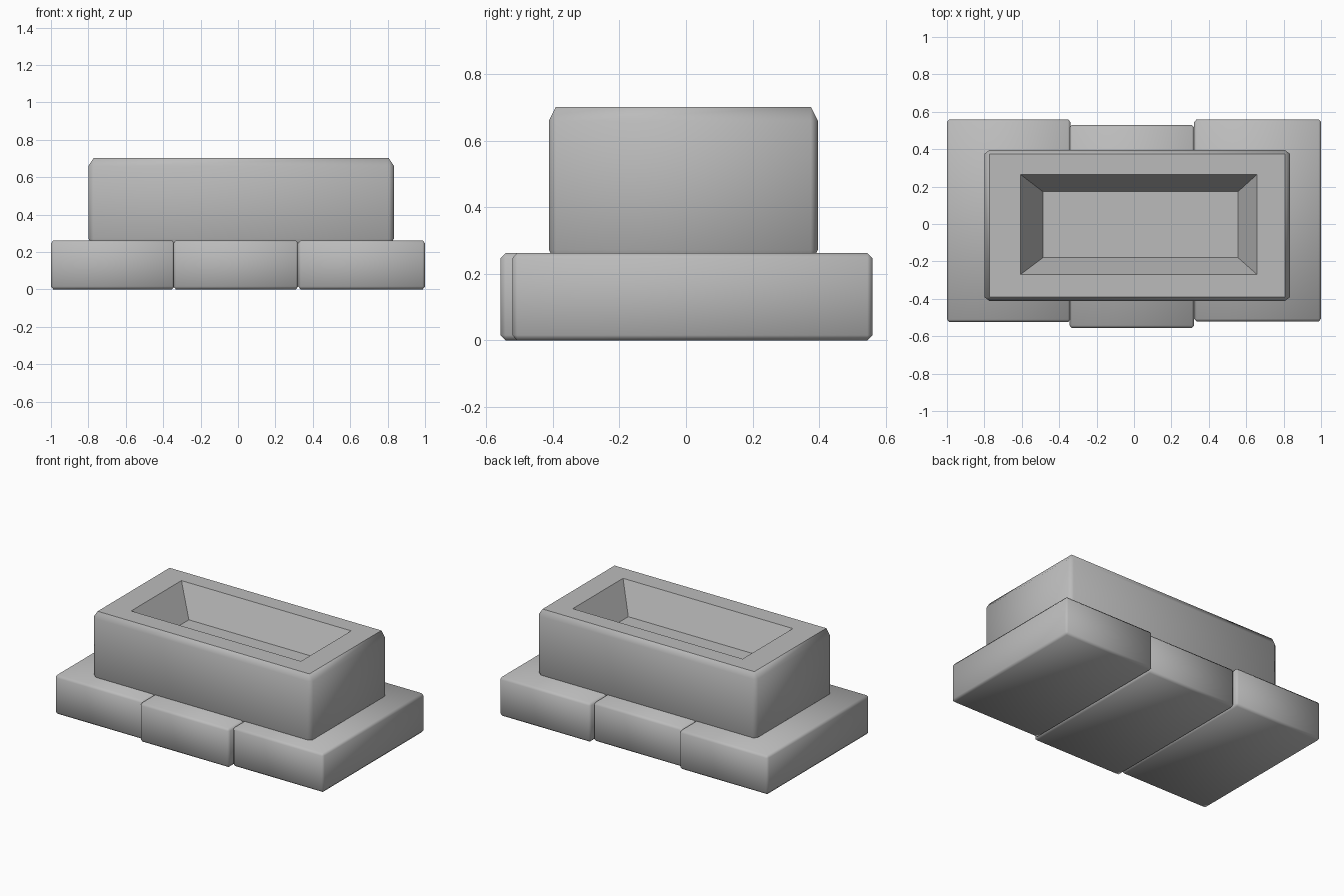
import bpy, bmesh, math
from mathutils import Vector

cube = bpy.data.objects.get("Cube")
if cube:
    bpy.data.objects.remove(cube, do_unlink=True)

# Stone colour
STONE = (0.5, 0.5, 0.5, 1.0)
stone = bpy.data.materials.new("grey_stone")
stone.use_nodes = True
stone.diffuse_color = STONE
stone.node_tree.nodes["Principled BSDF"].inputs["Base Color"].default_value = STONE


def chamfered_box(low, high, chamfer):
    """Box between two corners, chamfered by a separate amount on each axis."""
    low, high, chamfer = Vector(low), Vector(high), Vector(chamfer)
    size, centre = high - low, (high + low) / 2
    bm = bmesh.new()
    bmesh.ops.create_cube(bm, size=1)
    bmesh.ops.scale(bm, vec=[s / c for s, c in zip(size, chamfer)], verts=bm.verts)
    bmesh.ops.bevel(bm, geom=bm.edges[:], offset=1, segments=1, affect='EDGES')
    bmesh.ops.scale(bm, vec=chamfer, verts=bm.verts)
    bmesh.ops.translate(bm, vec=centre, verts=bm.verts)
    return bm


def finish(bm, name):
    bmesh.ops.recalc_face_normals(bm, faces=bm.faces)
    mesh = bpy.data.meshes.new(name)
    bm.to_mesh(mesh)
    bm.free()
    mesh.materials.append(stone)
    obj = bpy.data.objects.new(name, mesh)
    bpy.context.collection.objects.link(obj)
    bpy.ops.object.select_all(action='DESELECT')
    obj.select_set(True)
    bpy.context.view_layer.objects.active = obj
    bpy.ops.object.shade_smooth_by_angle(angle=math.radians(50))


def place_ring(face, x_range, y_range, z):
    """Move the four corners of a face onto a rectangle."""
    middle = face.calc_center_median()
    for v in face.verts:
        v.co = (x_range[v.co.x > middle.x], y_range[v.co.y > middle.y], z)


# Three base slabs side by side, the middle one shifted forward
slabs = {
    "base_slab_right": (-1.0, -0.34, -0.525, 0.56),
    "base_slab_middle": (-0.345, 0.322, -0.557, 0.53),
    "base_slab_left": (0.322, 1.0, -0.522, 0.56),
}
for name, (x0, x1, y0, y1) in slabs.items():
    finish(chamfered_box((x0, y0, 0), (x1, y1, 0.263), (0.013, 0.015, 0.016)), name)

# Trough block with a sloping-walled basin sunk into its top
bm = chamfered_box((-0.8, -0.412, 0.23), (0.834, 0.396, 0.702), (0.028, 0.021, 0.042))
bm.normal_update()
top = max(bm.faces, key=lambda f: f.calc_center_median().z)
bmesh.ops.inset_individual(bm, faces=[top], thickness=0.1)
place_ring(top, (-0.607, 0.658), (-0.27, 0.265), 0.702)
bmesh.ops.inset_individual(bm, faces=[top], thickness=0.05)
place_ring(top, (-0.487, 0.556), (-0.18, 0.173), 0.505)
finish(bm, "trough_block")
